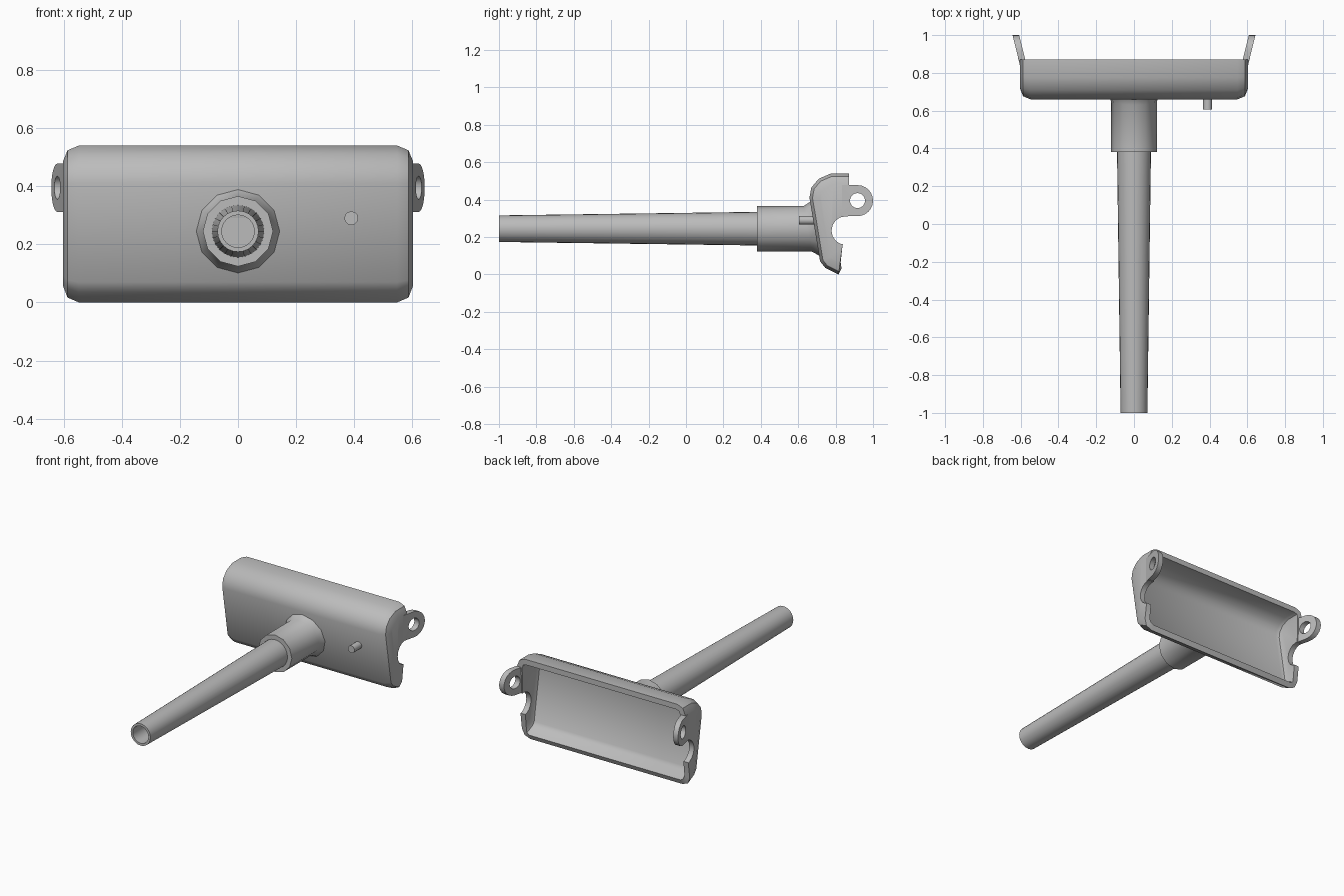
import bpy, bmesh, math

if "Cube" in bpy.data.objects:
    bpy.data.objects.remove(bpy.data.objects["Cube"])

grey = bpy.data.materials.new("plain grey")
grey.diffuse_color = (0.5, 0.5, 0.5, 1)
grey.use_nodes = True
grey.node_tree.nodes["Principled BSDF"].inputs["Base Color"].default_value = grey.diffuse_color
AXIS_Z = 0.245
LEAN = -0.167   # slope of the front plate, dy/dz


def finish(name, bm, angle=35):
    bmesh.ops.recalc_face_normals(bm, faces=bm.faces)
    me = bpy.data.meshes.new(name)
    bm.to_mesh(me)
    bm.free()
    me.materials.append(grey)
    ob = bpy.data.objects.new(name, me)
    bpy.context.collection.objects.link(ob)
    smooth(ob, angle)
    return ob


def smooth(ob, angle):
    bpy.ops.object.select_all(action='DESELECT')
    ob.select_set(True)
    bpy.context.view_layer.objects.active = ob
    bpy.ops.object.shade_smooth_by_angle(angle=math.radians(angle))


def lathe(name, rings, n, x=0, z=AXIS_Z, angle=35):
    """Rings of (radius, y, lean) around a y-parallel axis; radius 0 closes."""
    bm = bmesh.new()
    prev = None
    for r, y, lean in rings:
        if r == 0:
            ring = [bm.verts.new((x, y, z))] * n
        else:
            ring = []
            for i in range(n):
                a = 2 * math.pi * i / n
                dz = r * math.sin(a)
                ring.append(bm.verts.new((x + r * math.cos(a), y + lean * dz, z + dz)))
        if prev:
            for i in range(n):
                j = (i + 1) % n
                quad = dict.fromkeys((prev[i], prev[j], ring[j], ring[i]))
                bm.faces.new(list(quad))
        prev = ring
    return finish(name, bm, angle)


# Housing: side profile (y, z) drawn across x, end edges rounded, back left open
profile = [(0.872, 0.54), (0.775, 0.54), (0.71, 0.512), (0.67, 0.465), (0.66, 0.41),
           (0.717, 0.07), (0.745, 0.035), (0.815, 0.0), (0.837, 0.155), (0.865, 0.31)]
bm = bmesh.new()
W = 0.603
ends = [[bm.verts.new((x, y, z)) for y, z in profile] for x in (-W, W)]
for e in ends:
    bm.faces.new(e)
n = len(profile)
for i in range(n):
    j = (i + 1) % n
    bm.faces.new((ends[0][i], ends[0][j], ends[1][j], ends[1][i]))
bmesh.ops.recalc_face_normals(bm, faces=bm.faces)
back = [f for f in bm.faces if f.normal.y > 0.7]
rounded = [e for e in bm.edges
           if abs(e.verts[0].co.x - e.verts[1].co.x) < 1e-5
           and not any(f in back for f in e.link_faces)]
bmesh.ops.bevel(bm, geom=rounded, offset=0.055, segments=2, profile=0.5,
                affect='EDGES', clamp_overlap=True)
bmesh.ops.delete(bm, geom=[f for f in bm.faces if f.normal.y > 0.7], context='FACES')
housing = finish("housing", bm)
shell = housing.modifiers.new("wall", 'SOLIDIFY')
shell.thickness = 0.035
shell.offset = -1
shell.use_even_offset = True

# Round notch through both side walls
bm = bmesh.new()
discs = [[bm.verts.new((x, 0.852 + 0.074 * math.cos(a), 0.235 + 0.076 * math.sin(a)))
          for a in [2 * math.pi * k / 16 for k in range(16)]] for x in (-0.8, 0.8)]
for d in discs:
    bm.faces.new(d)
for i in range(16):
    j = (i + 1) % 16
    bm.faces.new((discs[0][i], discs[0][j], discs[1][j], discs[1][i]))
cutter = finish("notch_cutter", bm)
cut = housing.modifiers.new("notch", 'BOOLEAN')
cut.operation = 'DIFFERENCE'
cut.solver = 'EXACT'
cut.object = cutter
bpy.ops.object.select_all(action='DESELECT')
housing.select_set(True)
bpy.context.view_layer.objects.active = housing
for m in ("wall", "notch"):
    bpy.ops.object.modifier_apply(modifier=m)
bpy.data.objects.remove(cutter)
smooth(housing, 35)


# Mounting ears: rounded tabs with a hole, bent outwards
def ear(name, side):
    bm = bmesh.new()
    N, R, HOLE = 24, 0.083, 0.04
    loops = []
    for x, r_hole in ((0.568, False), (0.603, False), (0.603, True), (0.568, True)):
        ring = []
        for i in range(N):
            a = 2 * math.pi * i / N
            c, s = math.cos(a), math.sin(a)
            r = HOLE if r_hole else (R if c >= 0 else R / max(abs(c), abs(s)))
            y = 0.917 + r * c
            bend = max(0, y - 0.84) * 0.25
            ring.append(bm.verts.new((side * (x + bend), y, 0.395 + r * s)))
        loops.append(ring)
    for k in range(4):
        p, q = loops[k], loops[(k + 1) % 4]
        for i in range(N):
            j = (i + 1) % N
            bm.faces.new((p[i], p[j], q[j], q[i]))
    finish(name, bm)


ear("ear_left", -1)
ear("ear_right", 1)

# Tapered hollow tube, its collar with a flared foot, and a small pin
lathe("tube", [(0, 0.68, 0), (0.056, 0.68, 0), (0.056, -1, 0), (0.071, -1, 0),
               (0.09, 0.39, 0)], 24)
lathe("collar", [(0.085, 0.38, 0), (0.121, 0.38, 0), (0.121, 0.65, LEAN),
                 (0.145, 0.69, LEAN)], 12)
lathe("pin", [(0, 0.605, 0), (0.024, 0.605, 0), (0.024, 0.69, 0)], 12, x=0.39, z=0.29)
